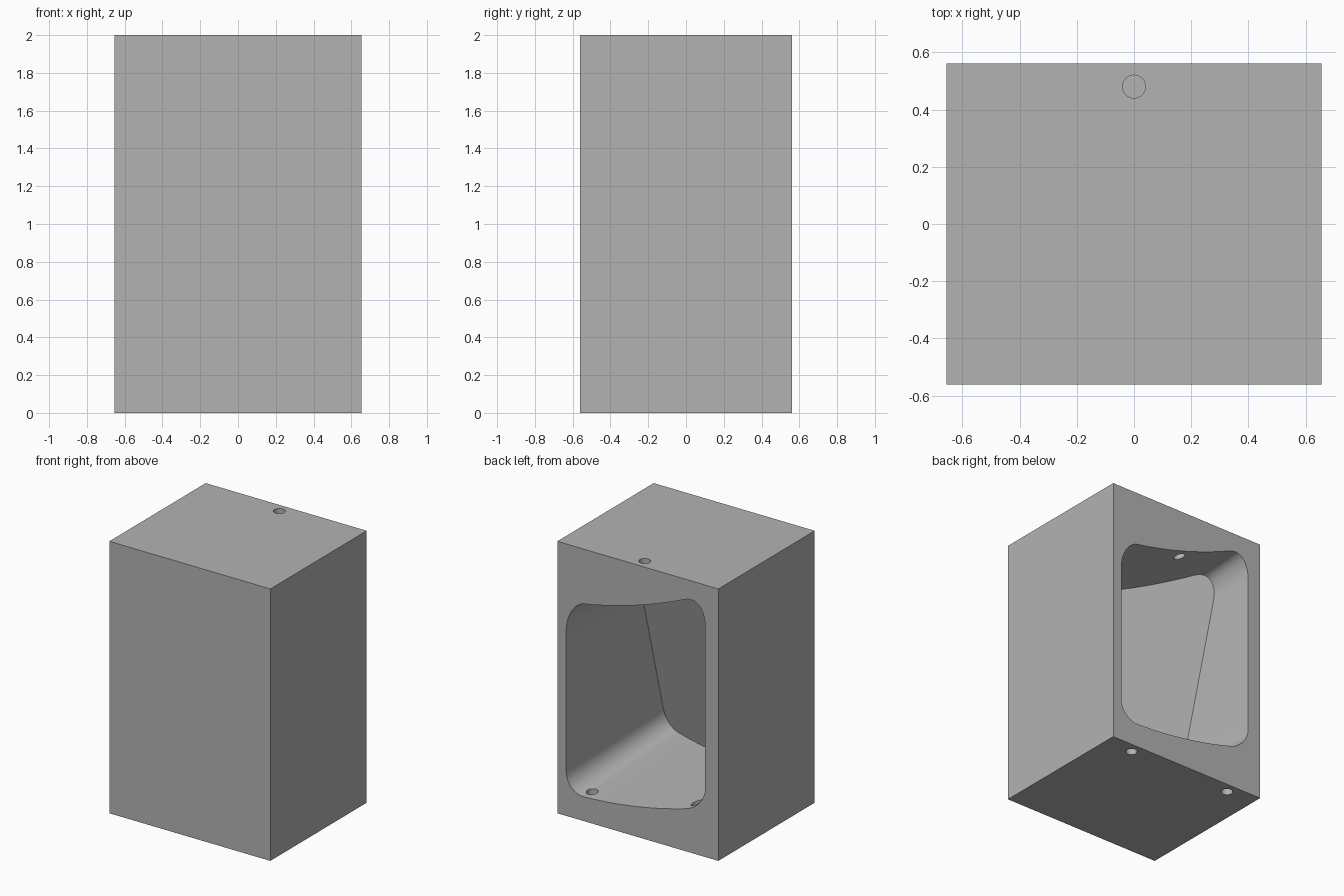
import bpy
import bmesh
from mathutils import Vector

cube = bpy.data.objects.get("Cube")
if cube:
    bpy.data.objects.remove(cube, do_unlink=True)

WIDTH, DEPTH, HEIGHT = 1.31, 1.12, 2.0
BACK = DEPTH / 2

grey = bpy.data.materials.new("plain_grey")
grey.use_nodes = True
grey.diffuse_color = (0.45, 0.45, 0.45, 1)
grey.node_tree.nodes["Principled BSDF"].inputs["Base Color"].default_value = grey.diffuse_color


def add_object(name, bm):
    bmesh.ops.recalc_face_normals(bm, faces=bm.faces)
    mesh = bpy.data.meshes.new(name)
    bm.to_mesh(mesh)
    bm.free()
    mesh.materials.append(grey)
    obj = bpy.data.objects.new(name, mesh)
    bpy.context.collection.objects.link(obj)
    return obj


def arc(a, c, b, weight, steps=10):
    """Rational curve from a towards b, pulled to the control point c."""
    a, b, c = Vector(a), Vector(b), Vector(c)
    points = []
    for i in range(steps):
        t = i / steps
        u, v, w = (1 - t) ** 2, 2 * t * (1 - t) * weight, t * t
        points.append((a * u + c * v + b * w) / (u + v + w))
    return points


# Rim of the hollow in x and z: each stretch has start, control and weight
ROUND = 0.71
rim_parts = [
    ((0.583, 1.36), (0.583, 1.565), ROUND),
    ((0.44, 1.597), (0.025, 1.669), 1),
    ((-0.39, 1.853), (-0.548, 1.92), ROUND),
    ((-0.548, 1.69), (-0.548, 1.1), 1),
    ((-0.548, 0.50), (-0.548, 0.35), ROUND),
    ((-0.38, 0.31), (0.02, 0.195), 1),
    ((0.42, 0.18), (0.583, 0.16), ROUND),
    ((0.583, 0.33), (0.583, 0.8), 1),
]
rim = []
for i, (start, control, weight) in enumerate(rim_parts):
    rim += arc(start, control, rim_parts[(i + 1) % len(rim_parts)][0], weight)

# Hollow: the rim tapers inwards and ends on a slanting flat wall
TAPER = 0.13
centre = Vector((0, 0.98))


def tapered(p, depth):
    q = centre + (p - centre) * (1 - TAPER * depth)
    return Vector((q.x, BACK - depth, q.y))


def wall_depth(p):
    depth = 0.5
    for _ in range(12):
        q = tapered(p, depth)
        depth = 1.0 - 0.25 * (q.z - 0.49) - 0.36 * (0.5 - q.x)
    return depth


bm = bmesh.new()
outer = [bm.verts.new(tapered(p, -0.05)) for p in rim]
inner = [bm.verts.new(tapered(p, wall_depth(p))) for p in rim]
bm.faces.new(outer)
bm.faces.new(inner[::-1])
for i in range(len(rim)):
    j = (i + 1) % len(rim)
    bm.faces.new((outer[i], inner[i], inner[j], outer[j]))
cutters = [add_object("hollow_cutter", bm)]

# Round through holes: one in the top, two in the bottom
for name, x, z in (("top", 0, 1.95), ("bottom_left", 0.426, 0.05), ("bottom_right", -0.426, 0.05)):
    bm = bmesh.new()
    bmesh.ops.create_cone(bm, cap_ends=True, segments=32, radius1=0.04, radius2=0.04, depth=0.9)
    bmesh.ops.translate(bm, verts=bm.verts, vec=(x, 0.48, z))
    cutters.append(add_object(name + "_hole_cutter", bm))

# Outer block
bm = bmesh.new()
bmesh.ops.create_cube(bm, size=1)
bmesh.ops.scale(bm, verts=bm.verts, vec=(WIDTH, DEPTH, HEIGHT))
bmesh.ops.translate(bm, verts=bm.verts, vec=(0, 0, HEIGHT / 2))
block = add_object("hollow_block", bm)

bpy.ops.object.select_all(action="DESELECT")
bpy.context.view_layer.objects.active = block
block.select_set(True)
for cutter in cutters:
    cutter.hide_render = True
    cut = block.modifiers.new("cut", "BOOLEAN")
    cut.operation = "DIFFERENCE"
    cut.solver = "EXACT"
    cut.object = cutter
    bpy.ops.object.modifier_apply(modifier=cut.name)
for cutter in cutters:
    bpy.data.objects.remove(cutter, do_unlink=True)
bpy.ops.object.shade_smooth_by_angle(angle=0.6)
